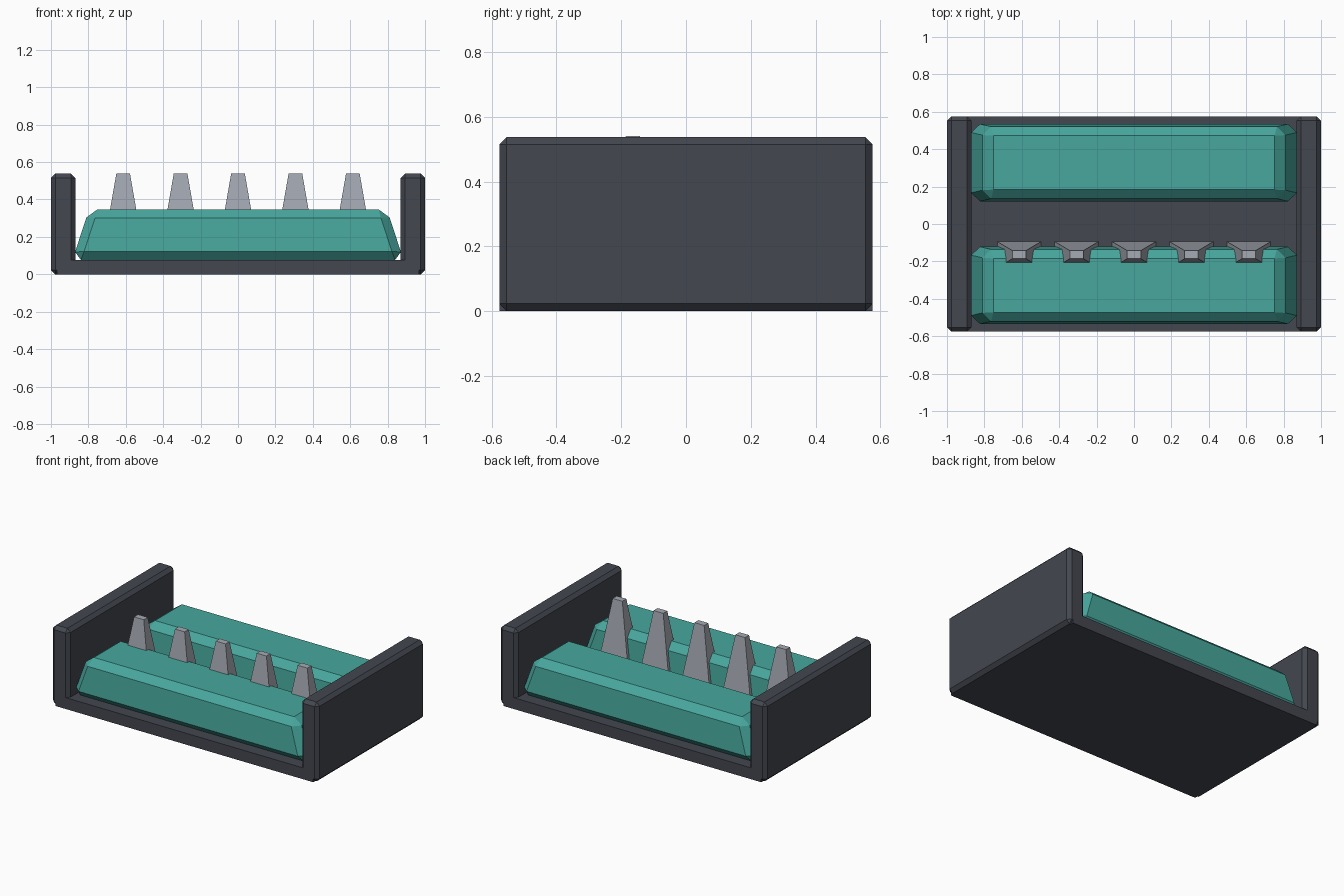
import bpy
import bmesh

cube = bpy.data.objects.get("Cube")
if cube:
    bpy.data.objects.remove(cube, do_unlink=True)


def material(name, rgb):
    mat = bpy.data.materials.new(name)
    mat.use_nodes = True
    color = (*rgb, 1)
    mat.diffuse_color = color
    mat.node_tree.nodes["Principled BSDF"].inputs["Base Color"].default_value = color
    return mat


dark = material("dark slate", (0.056, 0.063, 0.078))
teal = material("teal", (0.063, 0.386, 0.337))
grey = material("light grey", (0.376, 0.402, 0.451))


def tapered_box(name, mat, center, half, z0, z1, taper=1.0, bevel=0.0):
    """Box on z0..z1 whose top is scaled by taper, with optional chamfered edges."""
    bm = bmesh.new()
    bmesh.ops.create_cube(bm, size=2)
    for v in bm.verts:
        top = v.co.z > 0
        scale = taper if top else 1.0
        v.co = (center[0] + v.co.x * half[0] * scale,
                center[1] + v.co.y * half[1] * scale,
                z1 if top else z0)
    mesh = bpy.data.meshes.new(name)
    bm.to_mesh(mesh)
    bm.free()
    mesh.materials.append(mat)
    obj = bpy.data.objects.new(name, mesh)
    bpy.context.collection.objects.link(obj)
    if bevel:
        mod = obj.modifiers.new("chamfer", "BEVEL")
        mod.width = bevel
        mod.segments = 1
        mod.limit_method = "NONE"
    return obj


DEPTH = 0.576
FLOOR = 0.077
TOP = 0.538

# Floor plate
tapered_box("floor_plate", dark, (0, 0), (0.968, DEPTH), 0, FLOOR)

# Chamfered side walls
for side, x in (("left", 0.935), ("right", -0.935)):
    tapered_box(side + "_wall", dark, (x, 0), (0.065, DEPTH), 0, TOP, bevel=0.023)

# Tapered cushion blocks
for side, y in (("front", -0.328), ("back", 0.328)):
    tapered_box(side + "_block", teal, (0, y), (0.885, 0.21),
                FLOOR, 0.347, taper=0.9, bevel=0.045)

# Row of spikes rising from the floor behind the front block
for i in range(5):
    tapered_box(f"spike_{i + 1}", grey, ((i - 2) * 0.307, -0.164), (0.117, 0.07),
                FLOOR, 0.54, taper=0.31)
